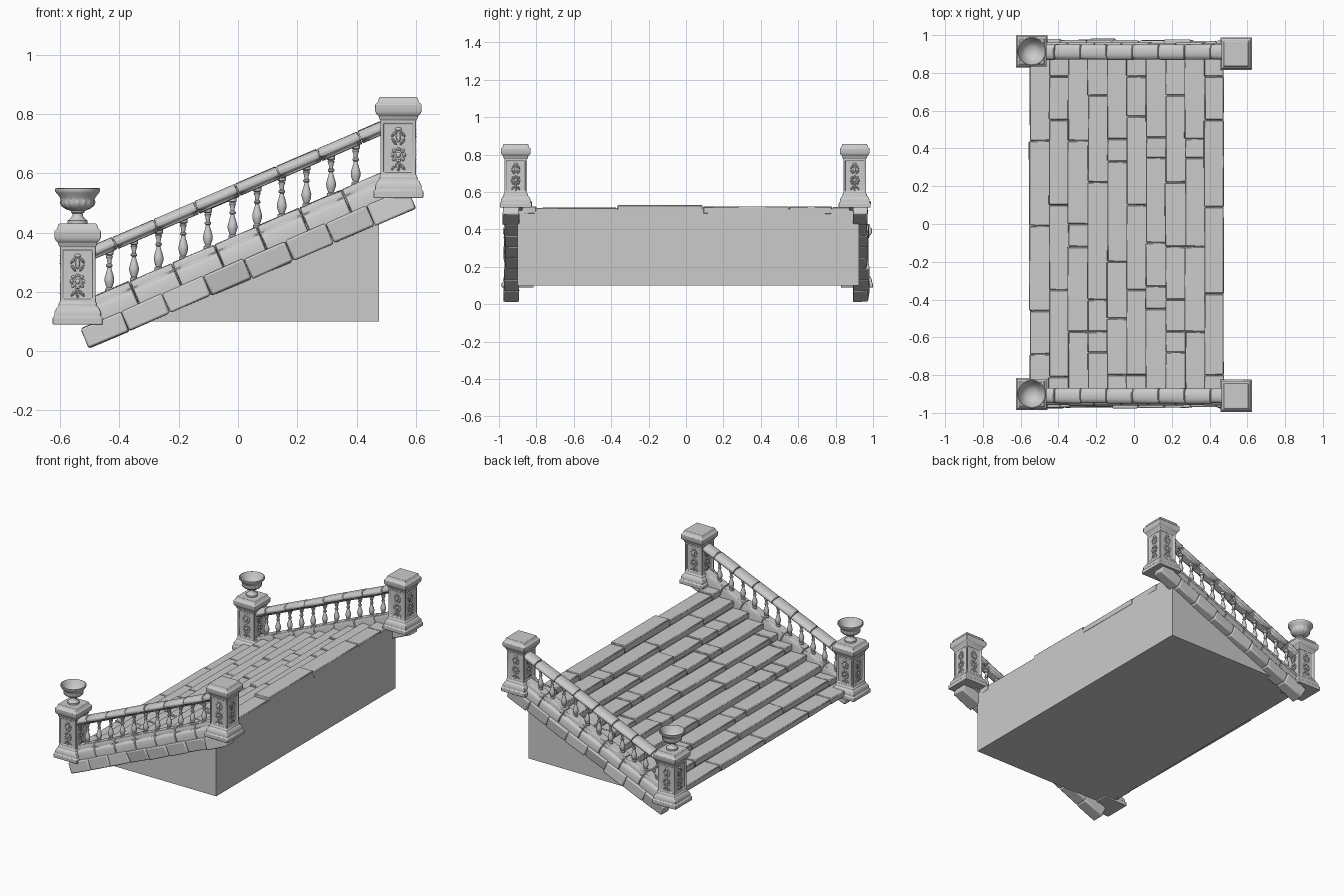
import bpy, bmesh, math, random
from mathutils import Matrix, Vector

if "Cube" in bpy.data.objects:
    bpy.data.objects.remove(bpy.data.objects["Cube"])

random.seed(4)
ANG = math.atan(0.43)                       # pitch of the balustrade
SLOPE = Matrix.Rotation(-ANG, 4, 'Y')       # local x runs up the slope
J = lambda a: random.uniform(-a, a)


def finish(name, bm, bevel=0.0, segs=1, smooth=True):
    bmesh.ops.recalc_face_normals(bm, faces=bm.faces)
    me = bpy.data.meshes.new(name)
    bm.to_mesh(me)
    bm.free()
    ob = bpy.data.objects.new(name, me)
    bpy.context.collection.objects.link(ob)
    if bevel:
        m = ob.modifiers.new("worn_edges", 'BEVEL')
        m.width, m.segments, m.limit_method = bevel, segs, 'ANGLE'
        m.angle_limit = math.radians(35)
    if smooth:
        bpy.ops.object.select_all(action='DESELECT')
        ob.select_set(True)
        bpy.context.view_layer.objects.active = ob
        bpy.ops.object.shade_smooth_by_angle(angle=math.radians(40))
    return ob


def prism(bm, profile, a0, a1, mat=Matrix(), jit=0.0):
    """Extrude a (y, z) profile along x from a0 to a1."""
    ends = []
    for a in (a0, a1):
        ends.append([bm.verts.new(mat @ Vector((a + J(jit), y + J(jit), z + J(jit))))
                     for y, z in profile])
    n = len(profile)
    bm.faces.new(ends[0])
    bm.faces.new(ends[1][::-1])
    for i in range(n):
        k = (i + 1) % n
        bm.faces.new((ends[0][i], ends[0][k], ends[1][k], ends[1][i]))


def rect(y0, y1, z0, z1):
    return [(y0, z0), (y1, z0), (y1, z1), (y0, z1)]


def lathe(bm, profile, loc, n, flutes=0, depth=0.0, fluted=()):
    rings = []
    for j, (r, z) in enumerate(profile):
        ring = []
        for i in range(n):
            t = 2 * math.pi * i / n
            rr = r * (1 + depth * math.cos(flutes * t)) if j in fluted else r
            ring.append(bm.verts.new((loc[0] + rr * math.cos(t), loc[1] + rr * math.sin(t), loc[2] + z)))
        rings.append(ring)
    for a, b in zip(rings, rings[1:]):
        for i in range(n):
            k = (i + 1) % n
            bm.faces.new((a[i], a[k], b[k], b[i]))
    bm.faces.new(rings[0][::-1])
    bm.faces.new(rings[-1])


# solid stepped core
X0, RUN, RISE, N = -0.555, 0.103, 0.042, 10
prof = [(-0.475, 0.1), (-(X0 + 0.02), 0.1)]
for i in range(N):
    x, z = X0 + RUN * i + (0.02 if i == 0 else 0.008), 0.1 + RISE * (i + 1) - 0.012
    prof += [(-x, z), (-(X0 + RUN * (i + 1) + 0.008 if i < N - 1 else 0.475), z)]
bm = bmesh.new()
prism(bm, prof, -0.9, 0.925, Matrix.Rotation(math.pi / 2, 4, 'Z'))
finish("stair_core", bm, smooth=False)

# tread slabs, broken at these joints along y
JOINTS = [(-.69, -.46, -.01, .44), (-.81, -.35, .1, .55, .78), (-.57, -.12, 0, .44),
          (-.68, -.57, -.4, .22, .68), (-.8, -.5, -.2, .33, .45), (-.8, -.35, .1, .57, .78),
          (-.45, -.33, -.1, .35, .46), (-.68, -.57, -.4, -.12, .22, .68),
          (-.57, -.12, .35, .45), (-.8, -.37, .09, .55, .78)]
bm = bmesh.new()
for i, cuts in enumerate(JOINTS):
    ys = [-0.925, *cuts, 0.925]
    top = 0.1 + RISE * (i + 1)
    for y0, y1 in zip(ys, ys[1:]):
        z = top + J(0.004) + (0.01 if i == 9 and y0 == -.37 else 0)
        xa = X0 + RUN * i + J(0.003)
        xb = min(X0 + RUN * (i + 1) + 0.012, 0.475)
        prism(bm, rect(y0 + 0.0015, y1 - 0.0015, top - 0.038, z), xa, xb, jit=0.0018)
finish("tread_slabs", bm, 0.004)

CURB = [(-.036, .272), (.05, .272), (.05, .318), (.044, .330), (.034, .336), (.034, .346),
        (.028, .362), (-.028, .362), (-.034, .346), (-.034, .336), (-.036, .328)]
RAIL = [(-.024, .478), (.024, .478), (.026, .486), (.039, .491), (.041, .503), (.033, .515),
        (.016, .522), (-.016, .522), (-.033, .515), (-.041, .503), (-.039, .491), (-.026, .486)]
BALUSTER = [(.014, 0), (.014, .014), (.009, .018), (.012, .025), (.016, .038), (.0165, .048),
            (.013, .062), (.008, .078), (.0065, .086), (.011, .09), (.011, .095), (.0065, .099),
            (.008, .112), (.012, .122), (.009, .126), (.014, .13), (.014, .16)]

for s, side in ((-1, "front"), (1, "back")):
    yc = 0.91
    # lower course of rough stones
    bm = bmesh.new()
    for k in range(8):
        u = -0.46 + 0.1503 * k
        o, w = random.uniform(0, 0.012), J(0.002)
        lean = J(0.006)
        prism(bm, [(s * .893, .207 + w), (s * (.966 + o + lean), .207 + w),
                   (s * (.966 + o - lean), .279), (s * .893, .279)],
              u + 0.001, u + 0.1493, SLOPE, 0.0025)
    finish(side + "_stringer_stones", bm, 0.007, 2)

    # moulded curb and handrail in short lengths
    for name, pr, u0, step, n in (("curb", CURB, -0.40, 0.156, 7), ("handrail", RAIL, -0.387, 0.15, 8)):
        bm = bmesh.new()
        for k in range(n):
            o, w = J(0.002), J(0.0015)
            prism(bm, [(s * (yc + o + y), z + w) for y, z in pr],
                  u0 + step * k + 0.001, u0 + step * (k + 1) - 0.001, SLOPE, 0.0006)
        finish(f"{side}_{name}", bm, 0.003)

    # turned balusters
    bm = bmesh.new()
    for k in range(11):
        x = -0.434 + 0.0831 * k
        lathe(bm, BALUSTER, (x, s * yc, 0.383 + 0.43 * x), 14)
    finish(side + "_balusters", bm)

# square posts: (half width, height)
POST = [(.084, 0), (.084, .024), (.078, .028), (.078, .042), (.071, .056), (.064, .062), (.064, .072),
        (.060, .076), (.060, .262), (.064, .266), (.066, .276), (.073, .282), (.078, .292),
        (.078, .316), (.070, .322), (.064, .340)]
URN = [(.034, 0), (.034, .010), (.026, .016), (.018, .026), (.017, .034), (.023, .038), (.023, .043),
       (.040, .050), (.053, .060), (.058, .072), (.057, .082), (.061, .090), (.072, .104), (.076, .110),
       (.076, .118), (.071, .120), (.064, .108), (.050, .080), (.030, .064), (.008, .060)]


def post(name, x, y, z):
    bm = bmesh.new()
    rings = [[bm.verts.new((x + sx * h, y + sy * h * 1.02, z + dz))
              for sx, sy in ((-1, -1), (1, -1), (1, 1), (-1, 1))] for h, dz in POST]
    bm.faces.new(rings[0][::-1])
    bm.faces.new(rings[-1])
    panels = []
    for j, (a, b) in enumerate(zip(rings, rings[1:])):
        for i in range(4):
            k = (i + 1) % 4
            f = bm.faces.new((a[i], a[k], b[k], b[i]))
            if j == 7:
                panels.append(f)
    bm.normal_update()
    # recessed panel with a stepped frame
    bmesh.ops.inset_individual(bm, faces=panels, thickness=0.013, depth=0)
    bmesh.ops.inset_individual(bm, faces=panels, thickness=0.004, depth=-0.006)
    finish(name, bm, 0.0025, 2)
    # carved relief on each panel: rosette, stem and leaves
    bm = bmesh.new()
    for q in range(4):
        face = Matrix.Translation((x, y, z)) @ Matrix.Rotation(q * math.pi / 2, 4, 'Z')
        bits = [(0, .145, .009, .009, 0), (0, .105, .006, .016, 0), (0, .205, .008, .018, 0),
                (0, .232, .012, .006, 0)]
        bits += [(.02 * math.cos(t), .145 + .02 * math.sin(t), .006, .008, t)
                 for t in [i * math.pi / 4 for i in range(8)]]
        for m in (-1, 1):
            bits += [(m * .014, .19, .005, .014, m * .6), (m * .015, .216, .005, .013, -m * .7),
                     (m * .014, .105, .005, .014, -m * .7)]
        for px, pz, rx, rz, rot in bits:
            mat = (face @ Matrix.Translation((px, -.0545, pz)) @ Matrix.Rotation(rot, 4, 'Y')
                   @ Matrix.Diagonal((rx, .006, rz, 1)))
            bmesh.ops.create_uvsphere(bm, u_segments=8, v_segments=6, radius=1, matrix=mat)
    finish(name + "_relief", bm)


for side, yl, yu in (("front", -0.9, -0.91), ("back", 0.914, 0.902)):
    post(side + "_lower_post", -0.541, yl, 0.09)
    post(side + "_upper_post", 0.541, yu, 0.517)
    # fluted urn on the lower post
    bm = bmesh.new()
    lathe(bm, URN, (-0.541, yl, 0.43), 64, 16, 0.045, (7, 8, 9))
    finish(side + "_urn", bm)
